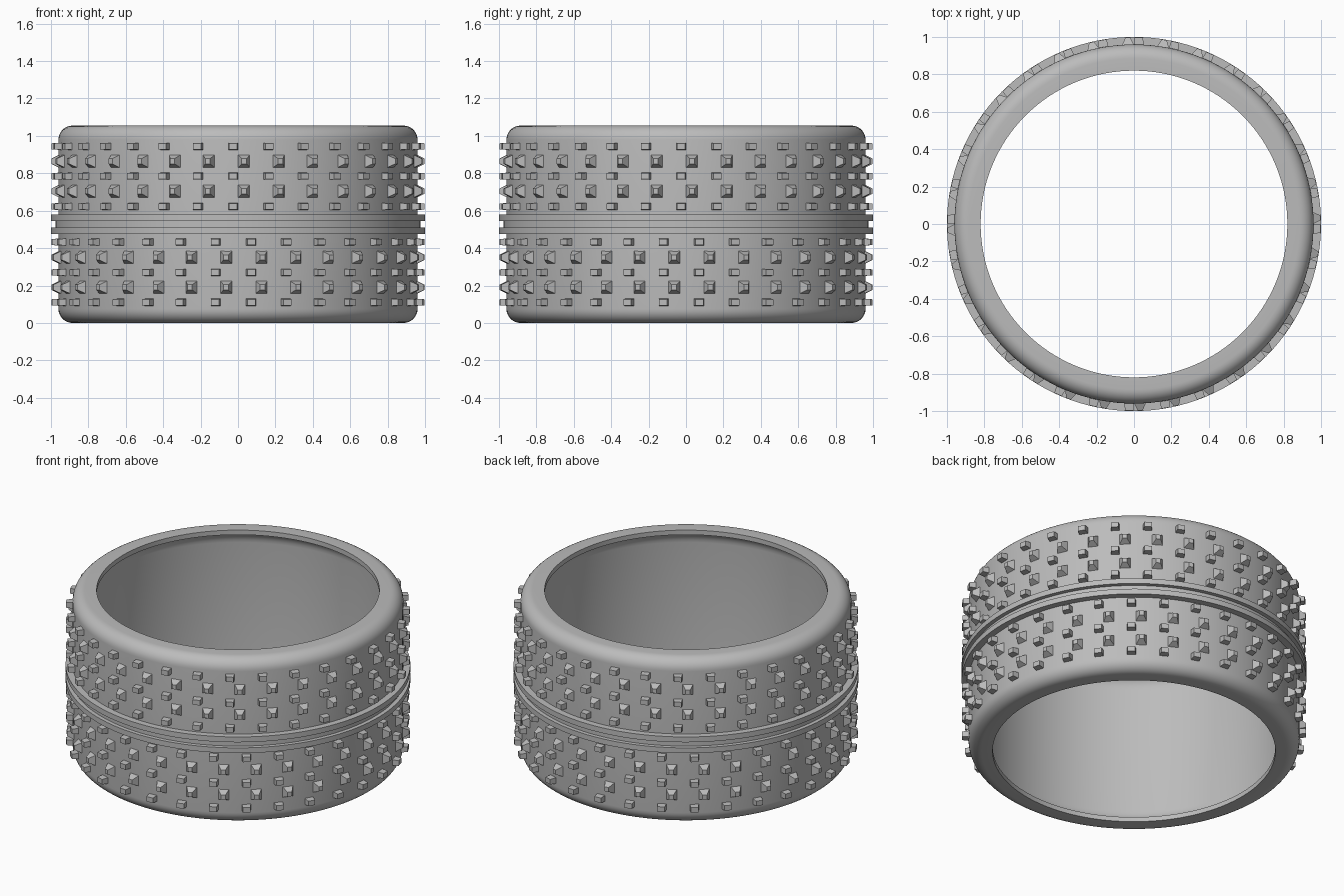
import bpy
import bmesh
import math
from mathutils import Matrix, Vector

if "Cube" in bpy.data.objects:
    bpy.data.objects.remove(bpy.data.objects["Cube"])

HEIGHT = 1.055
MID = HEIGHT / 2
COUNT = 32                       # studs per row
STEP = math.tau / COUNT

rubber = bpy.data.materials.new("grey_rubber")
rubber.use_nodes = True
grey = (0.5, 0.5, 0.5, 1)
rubber.diffuse_color = grey
rubber.node_tree.nodes["Principled BSDF"].inputs["Base Color"].default_value = grey


def finish(name, bm, smooth):
    bmesh.ops.recalc_face_normals(bm, faces=bm.faces)
    mesh = bpy.data.meshes.new(name)
    bm.to_mesh(mesh)
    bm.free()
    mesh.materials.append(rubber)
    obj = bpy.data.objects.new(name, mesh)
    bpy.context.collection.objects.link(obj)
    if smooth:
        bpy.ops.object.select_all(action='DESELECT')
        obj.select_set(True)
        bpy.context.view_layer.objects.active = obj
        bpy.ops.object.shade_smooth_by_angle(angle=math.radians(35))
    return obj


def arc(r, z, radius, start, end, n=8):
    """Quarter-round points around (r, z)."""
    angles = [math.radians(start + (end - start) * i / n) for i in range(n + 1)]
    return [(r + radius * math.cos(a), z + radius * math.sin(a)) for a in angles]


def lathe(name, profile, segments=128):
    """Revolve a closed (radius, z) outline around the z axis."""
    bm = bmesh.new()
    rings = []
    for s in range(segments):
        a = math.tau * s / segments
        rings.append([bm.verts.new((r * math.cos(a), r * math.sin(a), z)) for r, z in profile])
    n = len(profile)
    for s in range(segments):
        p, q = rings[s], rings[(s + 1) % segments]
        for i in range(n):
            j = (i + 1) % n
            bm.faces.new((p[i], q[i], q[j], p[j]))
    return finish(name, bm, True)


# Tyre carcass: upper half outline, mirrored about the middle height
upper = arc(0.885, HEIGHT - 0.075, 0.075, 0, 90) + [(0.82, HEIGHT), (0.82, HEIGHT - 0.03)]
upper += arc(0.82, HEIGHT - 0.12, 0.09, 90, 0)
lower = [(r, HEIGHT - z) for r, z in reversed(upper)]
lathe("tyre_carcass", upper + lower)

# Central band: two raised ribs with a shallow groove between
half = [(0.94, 0.052), (1.0, 0.052), (1.0, 0.018), (0.975, 0.018)]
band = [(r, MID + z) for r, z in half] + [(r, MID - z) for r, z in reversed(half)]
lathe("centre_ribs", band)


def stud_row(name, z, phase, width, height, taper):
    """Ring of tapered blocks standing out from the tread."""
    bm = bmesh.new()
    for k in range(COUNT):
        turn = Matrix.Rotation(phase + k * STEP, 4, 'Z')
        loops = []
        for radius, scale in ((0.945, 1.0), (0.998, taper)):
            w, h = width / 2 * scale, height / 2 * scale
            corners = [(-w, -h), (w, -h), (w, h), (-w, h)]
            loops.append([bm.verts.new(turn @ Vector((x, -radius, z + dz))) for x, dz in corners])
        base, tip = loops
        bm.faces.new(tip)
        for i in range(4):
            j = (i + 1) % 4
            bm.faces.new((base[i], base[j], tip[j], tip[i]))
    finish(name, bm, False)


# Tread studs: small and large rows alternate, lower half shifted by half a step
SMALL_PHASE = math.radians(-1.5)
LARGE_PHASE = math.radians(1.9)
for side, sign, shift in (("upper", 1, 0), ("lower", -1, STEP / 2)):
    for i, dz in enumerate((0.095, 0.257, 0.417)):
        stud_row(f"{side}_small_studs_{i + 1}", MID + sign * dz, SMALL_PHASE + shift, 0.055, 0.04, 0.8)
    for i, dz in enumerate((0.177, 0.337)):
        stud_row(f"{side}_large_studs_{i + 1}", MID + sign * dz, LARGE_PHASE + shift, 0.075, 0.08, 0.35)
